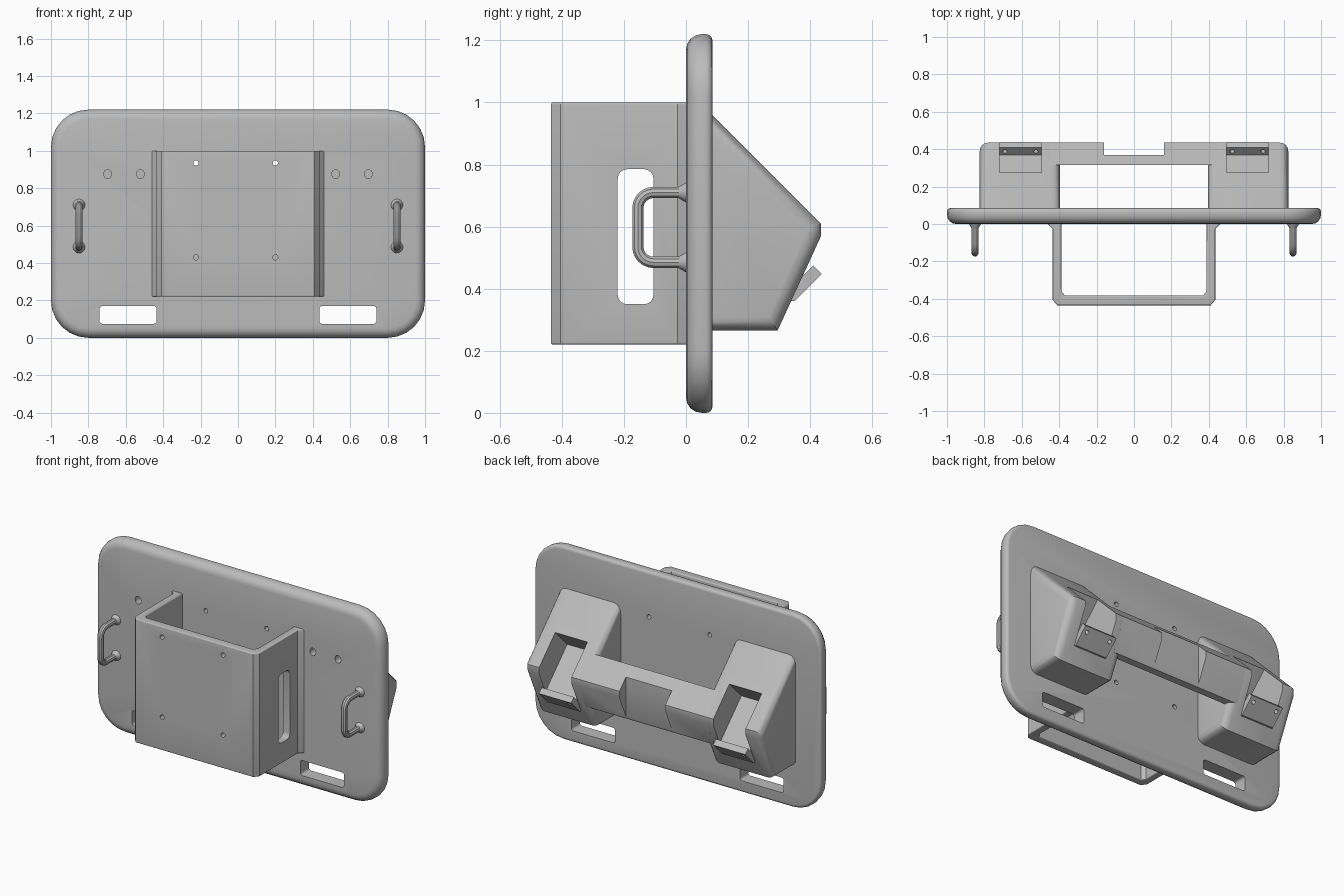
import bpy, bmesh, math
from mathutils import Matrix, Vector

cube = bpy.data.objects.get("Cube")
if cube:
    bpy.data.objects.remove(cube, do_unlink=True)

grey = bpy.data.materials.new("plain grey")
grey.use_nodes = True
colour = (0.5, 0.5, 0.5, 1)
grey.diffuse_color = colour
grey.node_tree.nodes["Principled BSDF"].inputs["Base Color"].default_value = colour


def to_object(name, bm):
    bmesh.ops.recalc_face_normals(bm, faces=bm.faces)
    mesh = bpy.data.meshes.new(name)
    bm.to_mesh(mesh)
    bm.free()
    mesh.materials.append(grey)
    obj = bpy.data.objects.new(name, mesh)
    bpy.context.collection.objects.link(obj)
    return obj


def bevel(bm, edges, size, seg):
    bmesh.ops.bevel(bm, geom=edges, offset=size, segments=seg, profile=0.5,
                    affect='EDGES', clamp_overlap=True)


def prism(name, pts, axis, lo, hi, corner=0, seg=4, rim_lo=0, rim_hi=0):
    """Extrude a profile along an axis, rounding its corners and end rims."""
    k = "xyz".index(axis)

    def place(p, d):
        v = list(p)
        v.insert(k, d)
        return v
    bm = bmesh.new()
    a = [bm.verts.new(place(p, lo)) for p in pts]
    b = [bm.verts.new(place(p, hi)) for p in pts]
    n = len(pts)
    bm.faces.new(a)
    bm.faces.new(b)
    for i in range(n):
        bm.faces.new((a[i], a[(i + 1) % n], b[(i + 1) % n], b[i]))
    bmesh.ops.recalc_face_normals(bm, faces=bm.faces)
    if corner:
        sides = [e for e in bm.edges if abs(e.verts[0].co[k] - e.verts[1].co[k]) > 1e-5]
        bevel(bm, sides, corner, seg)
    for d, size in ((lo, rim_lo), (hi, rim_hi)):
        if size:
            rim = [e for e in bm.edges if all(abs(v.co[k] - d) < 1e-5 for v in e.verts)]
            bevel(bm, rim, size, 4)
    return to_object(name, bm)


def rect(x0, x1, y0, y1):
    return [(x0, y0), (x1, y0), (x1, y1), (x0, y1)]


def rod(name, centre, r, length, tilt, r2=None):
    bm = bmesh.new()
    m = Matrix.Translation(centre) @ Matrix.Rotation(tilt, 4, 'X')
    bmesh.ops.create_cone(bm, cap_ends=True, segments=20, radius1=r,
                          radius2=r if r2 is None else r2, depth=length, matrix=m)
    return to_object(name, bm)


def cut(targets, cutter):
    cutter.hide_render = True
    for t in targets:
        mod = t.modifiers.new("cut", 'BOOLEAN')
        mod.operation = 'DIFFERENCE'
        mod.solver = 'EXACT'
        mod.object = cutter
        with bpy.context.temp_override(object=t, active_object=t):
            bpy.ops.object.modifier_apply(modifier=mod.name)
    bpy.data.objects.remove(cutter, do_unlink=True)


def slant(s, t):
    """Point (y, z) from coordinates along and out of the 45 degree slope."""
    return ((t + s) / 2, (t - s) / 2)


# Main plate with rounded corners and a softer front rim
plate = prism("back_plate", rect(-1, 1, 0, 1.22), 'y', 0, 0.085, 0.2, 6, 0.05, 0.02)

# U-shaped front bracket with flared feet
half = [(0.46, 0.01), (0.46, 0), (0.435, -0.027), (0.435, -0.405), (0.41, -0.435)]
inner = [(0.37, -0.382), (0.388, -0.36), (0.388, 0.01)]
outline = half + [(-x, y) for x, y in reversed(half)]
outline += [(-x, y) for x, y in reversed(inner)] + inner
bracket = prism("front_bracket", outline, 'z', 0.22, 1.0, 0, 1, 0.01, 0.01)
cut([bracket], prism("side_slot", rect(-0.22, -0.105, 0.35, 0.785), 'x', -0.6, 0.6, 0.03))

# Bolt holes through bracket and plate
for x in (-0.225, 0.2):
    for z in (0.43, 0.935):
        cut([bracket, plate], rod("bolt_hole", (x, -0.15, z), 0.014, 0.8, math.pi / 2))

# Bridge joining the rear boxes, with a centre notch
bridge = prism("rear_bridge", [(0.315, 0.73), (0.435, 0.61), (0.435, 0.57),
                               (0.362, 0.41), (0.315, 0.41)], 'x', -0.45, 0.45)
cut([bridge], prism("notch", rect(0.37, 0.6, 0.3, 0.9), 'x', -0.16, 0.16))
parts = [plate, bracket, bridge]

box_profile = [(0.02, 1.025), (0.435, 0.61), (0.435, 0.57), (0.295, 0.265), (0.02, 0.265)]
pocket_profile = [slant(-0.495, 0.805), slant(-0.065, 0.805),
                  slant(-0.065, 1.3), slant(-0.495, 1.3)]
lip_profile = [slant(-0.065, 0.885), slant(-0.01, 0.885),
               slant(-0.01, 0.71), slant(-0.065, 0.66)]

for side, label in ((1, "left"), (-1, "right")):
    def span(a, b):
        return sorted((side * a, side * b))

    # Rear wedge box with an angled pocket
    box = prism(label + "_rear_box", box_profile, 'x', *span(0.395, 0.825),
                rim_lo=0.045, rim_hi=0.045)
    cut([box], prism("pocket", pocket_profile, 'x', *span(0.495, 0.72)))

    # Retaining lip with two screw holes
    lip = prism(label + "_lip", lip_profile, 'x', *span(0.495, 0.72))
    for x in (0.525, 0.69):
        cut([lip, box], rod("screw_hole", (side * x, *slant(-0.03, 0.84)),
                            0.012, 0.12, math.pi / 4))

    # Lower slot and upper blind holes in the plate
    cut([plate], prism("lower_slot", rect(*span(0.435, 0.74), 0.075, 0.17),
                       'y', -0.1, 0.2, 0.015))
    for x in (0.522, 0.697):
        hole = rod("port", (side * x, 0.0, 0.875), 0.024, 0.24, math.pi / 2)
        hole.scale.x = 0.85
        hole.location.x = side * x * 0.15
        bpy.context.view_layer.update()
        cut([plate, box], hole)

    # Bent tube handle
    r, top, bottom, out = 0.05, 0.71, 0.485, -0.155
    path = [(0.02, bottom)]
    for cz, start in ((bottom + r, -90), (top - r, 180)):
        for i in range(7):
            ang = math.radians((270 if start == -90 else 180) - 15 * i)
            path.append((out + r + r * math.cos(ang), cz + r * math.sin(ang)))
    path.append((0.02, top))
    curve = bpy.data.curves.new(label + "_handle", 'CURVE')
    curve.dimensions = '3D'
    curve.bevel_depth = 0.019
    curve.bevel_resolution = 3
    line = curve.splines.new('POLY')
    line.points.add(len(path) - 1)
    for point, (y, z) in zip(line.points, path):
        point.co = (side * 0.85, y, z, 1)
    tube = bpy.data.objects.new(label + "_handle", curve)
    bpy.context.collection.objects.link(tube)
    bpy.context.view_layer.update()
    mesh = bpy.data.meshes.new_from_object(
        tube.evaluated_get(bpy.context.evaluated_depsgraph_get()))
    bpy.data.objects.remove(tube, do_unlink=True)
    mesh.materials.clear()
    mesh.materials.append(grey)
    handle = bpy.data.objects.new(label + "_handle", mesh)
    bpy.context.collection.objects.link(handle)
    parts += [box, lip, handle]

    # Flared handle feet
    for z, where in ((bottom, "lower"), (top, "upper")):
        parts.append(rod(f"{label}_{where}_handle_foot", (side * 0.85, -0.008, z),
                         0.019, 0.03, -math.pi / 2, 0.036))

# Smooth the rounded surfaces, keep hard edges crisp
for obj in parts:
    bpy.ops.object.select_all(action='DESELECT')
    obj.select_set(True)
    bpy.context.view_layer.objects.active = obj
    bpy.ops.object.shade_smooth_by_angle(angle=math.radians(32))
